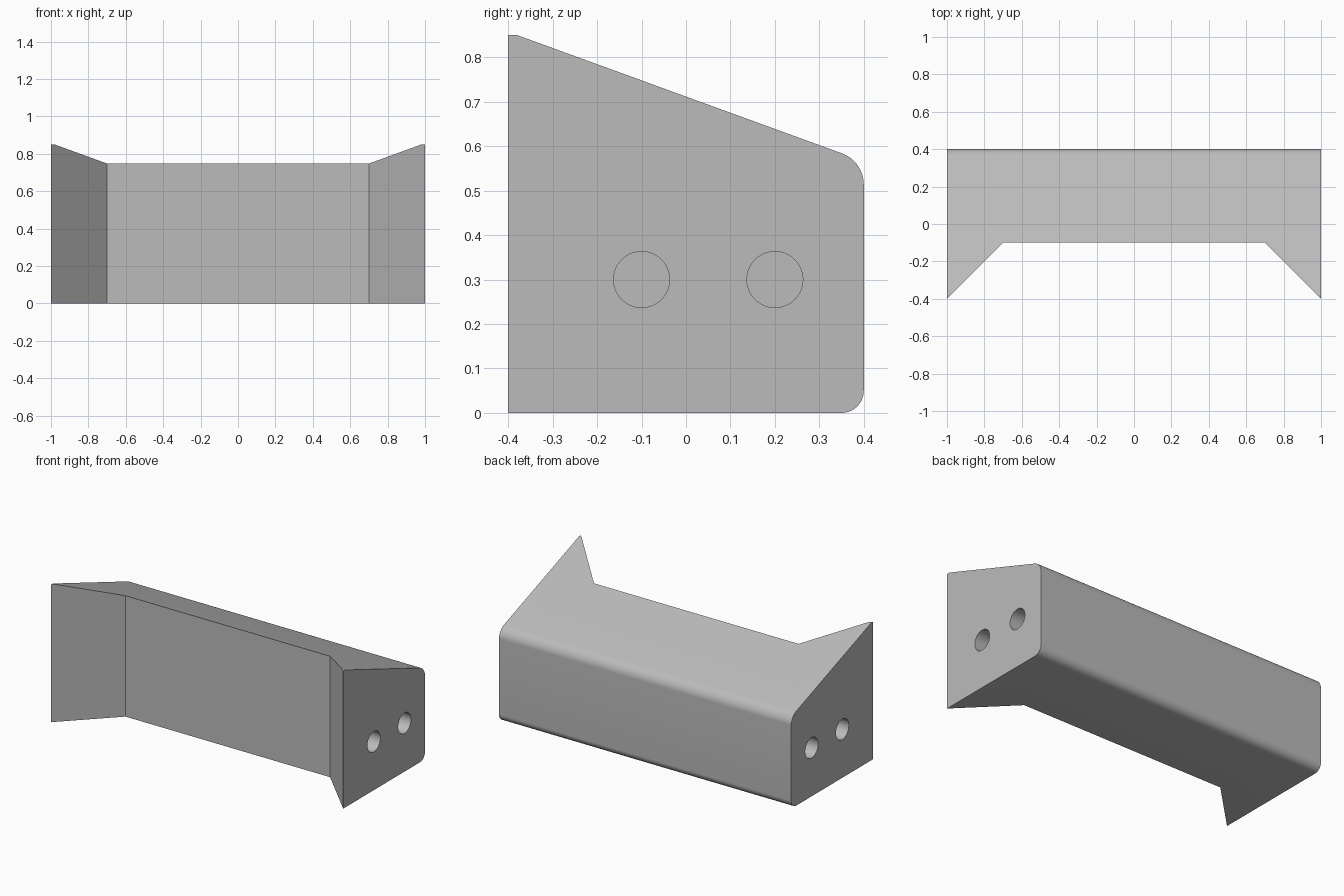
import bpy, bmesh
from math import radians, sin, cos, tan
from mathutils import Matrix, Vector

cube = bpy.data.objects.get("Cube")
if cube:
    bpy.data.objects.remove(cube, do_unlink=True)

SLOPE = radians(20)       # fall of the top face towards the back
BACK, FRONT, TOP = 0.4, -0.4, 0.85

grey = bpy.data.materials.new("plain_grey")
grey.use_nodes = True
grey.diffuse_color = (0.5, 0.5, 0.5, 1)
grey.node_tree.nodes["Principled BSDF"].inputs["Base Color"].default_value = grey.diffuse_color


def arc(cy, cz, radius, start, end, steps=12):
    angles = [radians(start + (end - start) * i / steps) for i in range(steps + 1)]
    return [(cy + radius * cos(a), cz + radius * sin(a)) for a in angles]


def make_object(name, bm):
    bmesh.ops.recalc_face_normals(bm, faces=bm.faces)
    mesh = bpy.data.meshes.new(name)
    bm.to_mesh(mesh)
    bm.free()
    mesh.materials.append(grey)
    obj = bpy.data.objects.new(name, mesh)
    bpy.context.collection.objects.link(obj)
    return obj


def prism(name, points, offset):
    bm = bmesh.new()
    face = bm.faces.new([bm.verts.new(p) for p in points])
    result = bmesh.ops.extrude_face_region(bm, geom=[face])
    verts = [v for v in result["geom"] if isinstance(v, bmesh.types.BMVert)]
    bmesh.ops.translate(bm, verts=verts, vec=Vector(offset))
    return make_object(name, bm)


# Bar: side profile with rounded back edges, extruded across the width
low_r, high_r = 0.05, 0.075
corner_z = TOP - (BACK + 0.38) * tan(SLOPE)
high_z = corner_z - high_r * tan(radians(35))
profile = [(FRONT, TOP), (FRONT, 0)]
profile += arc(BACK - low_r, low_r, low_r, -90, 0)
profile += arc(BACK - high_r, high_z, high_r, 0, 70)
profile.append((-0.38, TOP))
bar = prism("bar", [(-1, y, z) for y, z in profile], (2, 0, 0))

# Front recess with slanted ends
recess = [(-1.1, -0.5), (1.1, -0.5), (0.7, -0.1), (-0.7, -0.1)]
cutters = [prism("recess_cutter", [(x, y, -0.2) for x, y in recess], (0, 0, 1.4))]

# Two blind bolt holes in each end
for side in (-1, 1):
    for y in (-0.1, 0.2):
        bm = bmesh.new()
        bmesh.ops.create_cone(
            bm, cap_ends=True, segments=48, radius1=0.063, radius2=0.063, depth=0.4,
            matrix=Matrix.Translation((side, y, 0.3)) @ Matrix.Rotation(radians(90), 4, "Y"))
        cutters.append(make_object("bolt_hole_cutter", bm))

# Apply the cuts and drop the helpers
bpy.context.view_layer.objects.active = bar
for cutter in cutters:
    cutter.hide_render = True
    cut = bar.modifiers.new("cut", "BOOLEAN")
    cut.operation, cut.solver, cut.object = "DIFFERENCE", "EXACT", cutter
    bpy.ops.object.modifier_apply(modifier=cut.name)
    bpy.data.objects.remove(cutter, do_unlink=True)

# Smooth rounded edges and holes, sharp corners
bpy.ops.object.select_all(action="DESELECT")
bar.select_set(True)
bpy.ops.object.shade_smooth_by_angle(angle=radians(15))
